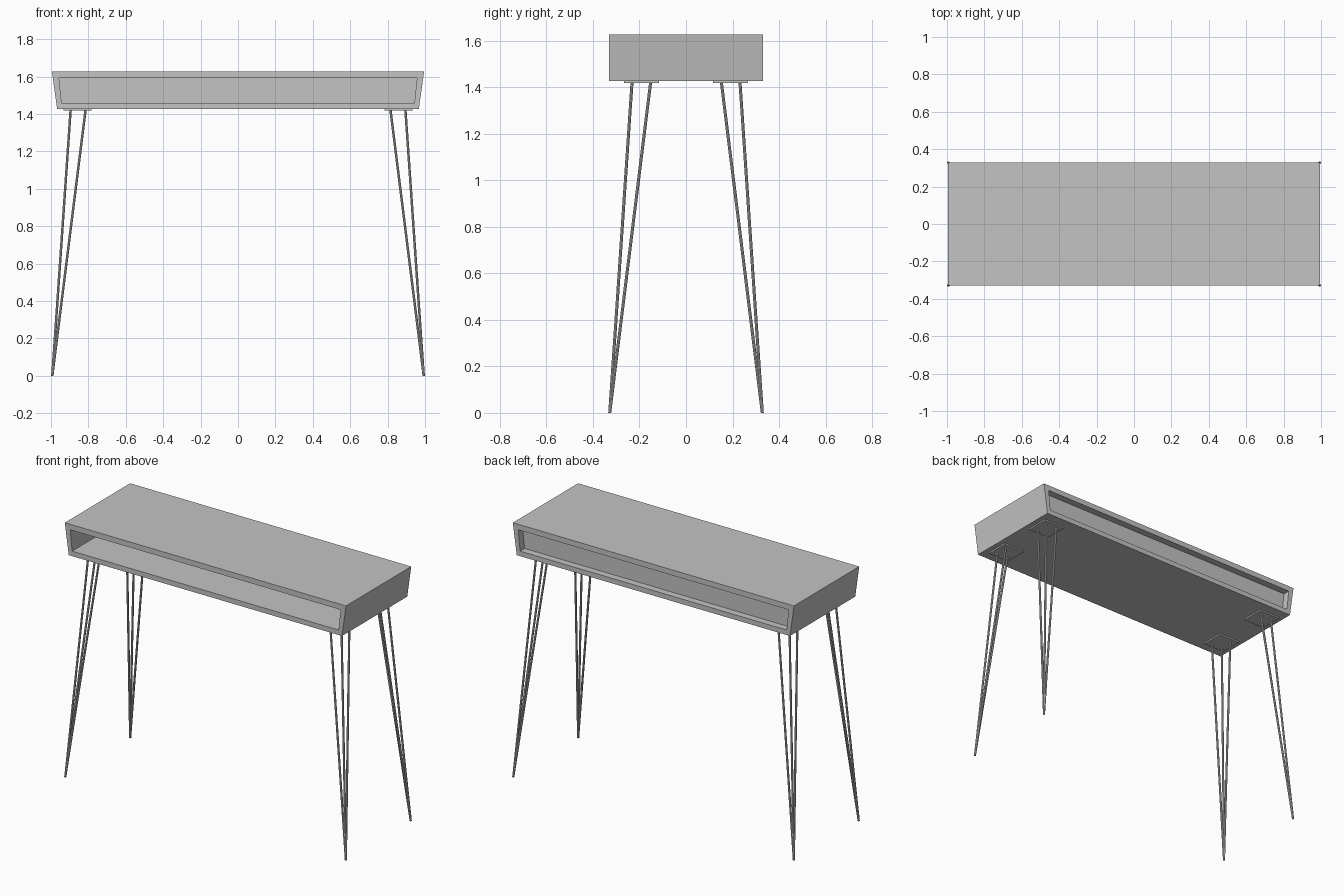
import bpy, bmesh
from mathutils import Vector

cube = bpy.data.objects.get("Cube")
if cube:
    bpy.data.objects.remove(cube, do_unlink=True)

grey = bpy.data.materials.new("plain_grey")
grey.use_nodes = True
grey.diffuse_color = (0.55, 0.55, 0.55, 1)
grey.node_tree.nodes["Principled BSDF"].inputs["Base Color"].default_value = grey.diffuse_color


def finish(name, bm):
    bmesh.ops.recalc_face_normals(bm, faces=bm.faces)
    mesh = bpy.data.meshes.new(name)
    bm.to_mesh(mesh)
    bm.free()
    mesh.materials.append(grey)
    obj = bpy.data.objects.new(name, mesh)
    bpy.context.collection.objects.link(obj)
    return obj


def trapezoid(top_x, top_z, low_x, low_z):
    return [(-low_x, low_z), (low_x, low_z), (top_x, top_z), (-top_x, top_z)]


def loop(bm, profile, y):
    return [bm.verts.new((x, y, z)) for x, z in profile]


def bridge(bm, a, b):
    for i in range(len(a)):
        j = (i + 1) % len(a)
        bm.faces.new((a[i], a[j], b[j], b[i]))


DEPTH = 0.33
BOTTOM = 1.427
outer = trapezoid(0.995, 1.627, 0.967, BOTTOM)
inner = trapezoid(0.957, 1.592, 0.943, 1.459)

# Flared case, open from front to back
bm = bmesh.new()
rings = [loop(bm, p, y) for p, y in
         ((outer, -DEPTH), (outer, DEPTH), (inner, DEPTH), (inner, -DEPTH))]
for i in range(4):
    bridge(bm, rings[i], rings[(i + 1) % 4])
finish("desk_case", bm)

# Recessed panel closing the back
bm = bmesh.new()
near, far = loop(bm, inner, 0.255), loop(bm, inner, 0.285)
bridge(bm, near, far)
bm.faces.new(near)
bm.faces.new(far)
finish("back_panel", bm)


def rod(bm, foot, head, radius=0.0065, sides=8):
    made = bmesh.ops.create_cone(bm, cap_ends=True, segments=sides,
                                 radius1=radius, radius2=radius, depth=1)
    # Slant the rod while keeping both ends level
    for v in made["verts"]:
        v.co = Vector((v.co.x, v.co.y, 0)) + (head if v.co.z > 0 else foot)


# Four legs, each with a mounting plate and three rods meeting at the foot
for sx, side in ((-1, "right"), (1, "left")):
    for sy, end in ((-1, "front"), (1, "back")):
        bm = bmesh.new()
        plate = bmesh.ops.create_cube(bm, size=1)["verts"]
        bmesh.ops.scale(bm, vec=(0.15, 0.15, 0.009), verts=plate)
        bmesh.ops.translate(bm, vec=(sx * 0.858, sy * 0.191, BOTTOM - 0.0045), verts=plate)
        finish(f"{end}_{side}_plate", bm)

        bm = bmesh.new()
        foot = Vector((sx * 0.993, sy * 0.328, 0))
        for x, y in ((0.895, 0.232), (0.815, 0.232), (0.895, 0.152)):
            rod(bm, foot, Vector((sx * x, sy * y, BOTTOM - 0.005)))
        leg = finish(f"{end}_{side}_leg", bm)
        leg.data.shade_flat()
